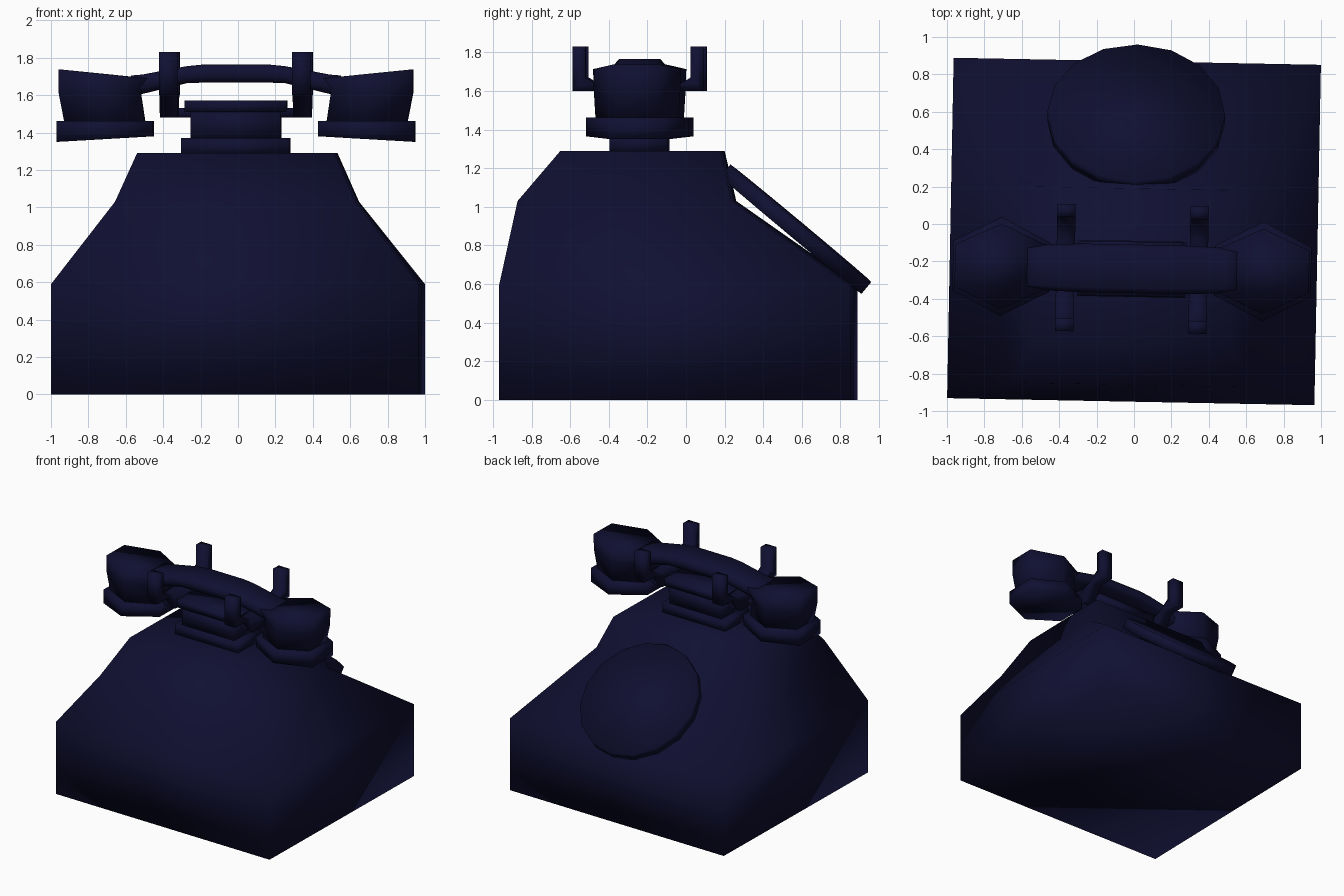
import bpy, bmesh, math
from mathutils import Vector, Matrix

if "Cube" in bpy.data.objects:
    bpy.data.objects.remove(bpy.data.objects["Cube"])

navy = bpy.data.materials.new("dark_navy")
navy.diffuse_color = (0.005, 0.005, 0.032, 1)
navy.use_nodes = True
navy.node_tree.nodes["Principled BSDF"].inputs["Base Color"].default_value = navy.diffuse_color

# the whole phone is turned slightly about z
PLACE = Matrix.Translation((0, -0.04, 0)) @ Matrix.Rotation(math.radians(-1.1), 4, 'Z')
CX, CY = -0.007, -0.20      # centre of cradle and handset


def finish(name, bm):
    bmesh.ops.recalc_face_normals(bm, faces=bm.faces[:])
    for f in bm.faces:
        f.smooth = True
    me = bpy.data.meshes.new(name)
    bm.to_mesh(me)
    bm.free()
    me.materials.append(navy)
    ob = bpy.data.objects.new(name, me)
    ob.matrix_world = PLACE
    bpy.context.collection.objects.link(ob)
    return ob


def loft(name, rings):
    """Skin a list of point rings and close both ends."""
    bm = bmesh.new()
    vs = [[bm.verts.new(p) for p in r] for r in rings]
    n = len(vs[0])
    for a, b in zip(vs, vs[1:]):
        for i in range(n):
            j = (i + 1) % n
            bm.faces.new((a[i], a[j], b[j], b[i]))
    bm.faces.new(vs[0])
    bm.faces.new(vs[-1])
    return finish(name, bm)


def rect(hx, y0, y1, z, cx=0.0):
    return [(cx - hx, y0, z), (cx + hx, y0, z), (cx + hx, y1, z), (cx - hx, y1, z)]


def box(name, hx, hy, z0, z1):
    return loft(name, [rect(hx, CY - hy, CY + hy, z, CX) for z in (z0, z1)])


# body
loft("body", [rect(0.982, -0.91, 0.91, 0), rect(0.982, -0.91, 0.91, 0.59),
              rect(0.642, -0.82, 0.288, 1.03), rect(0.528, -0.60, 0.23, 1.29)])

# dial: tilted 16-sided disc
normal = Vector((0, 0.64, 0.768)).normalized()
bm = bmesh.new()
tilt = math.atan2(normal.y, normal.z)
bmesh.ops.create_cone(bm, cap_ends=True, segments=16, radius1=0.475, radius2=0.475, depth=0.08,
                      matrix=Matrix.Translation(Vector((0, 0.635, 0.915)) - normal * 0.04)
                      @ Matrix.Rotation(-tilt, 4, 'X'))
finish("dial", bm)

# cradle stack
box("cradle_base", 0.29, 0.15, 1.28, 1.37)
box("cradle_block", 0.24, 0.13, 1.36, 1.52)
box("cradle_top", 0.272, 0.145, 1.51, 1.57)
box("cradle_crossbar", 0.36, 0.06, 1.48, 1.53)

# forked rests on both sides
half = [(0.12, 1.48), (0.20, 1.60), (0.34, 1.60), (0.34, 1.83), (0.272, 1.83), (0.272, 1.67), (0.16, 1.60)]
fork = half + [(-y, z) for y, z in reversed(half)]
for side, s in (("left", -1), ("right", 1)):
    loft("fork_" + side, [[(CX + s * 0.356 + d, CY + y, z) for y, z in fork] for d in (-0.049, 0.049)])

# handset handle: eight-sided section swept along x
section = [(1, .4), (.8, 1), (-.8, 1), (-1, .4), (-1, -.4), (-.8, -1), (.8, -1), (1, -.4)]
stations = [(0.56, 1.60, 1.705, 0.12), (0.50, 1.607, 1.71, 0.122), (0.26, 1.665, 1.755, 0.13),
            (0.16, 1.667, 1.765, 0.13)]
stations = [(-x, a, b, w) for x, a, b, w in stations] + stations[::-1]
loft("handset_handle", [[(CX + x, CY + w * u, (a + b) / 2 + (b - a) / 2 * v) for u, v in section]
                        for x, a, b, w in stations])

# six-sided cups with rims at both handset ends
HEX = [(1, .5), (0, 1), (-1, .5), (-1, -.5), (0, -1), (1, -.5)]


def hexring(s, hx, hy, z, slope):
    return [(CX + s * (0.70 + hx * u), CY + hy * v, z + slope * u) for u, v in HEX]


for side, s in (("left", -1), ("right", 1)):
    loft("cup_" + side, [hexring(s, 0.215, 0.215, 1.45, 0), hexring(s, 0.245, 0.228, 1.62, 0.005),
                         hexring(s, 0.247, 0.228, 1.715, 0.025)][0:1]
         + [[(CX + s * (0.70 + (0.247 if u > 0 else 0.19) * u), CY + 0.225 * v, 1.615) for u, v in HEX],
            hexring(s, 0.247, 0.228, 1.713, 0.025)])
    loft("cup_rim_" + side, [hexring(s, 0.258, 0.265, 1.365, -0.015), hexring(s, 0.258, 0.265, 1.463, 0)])
